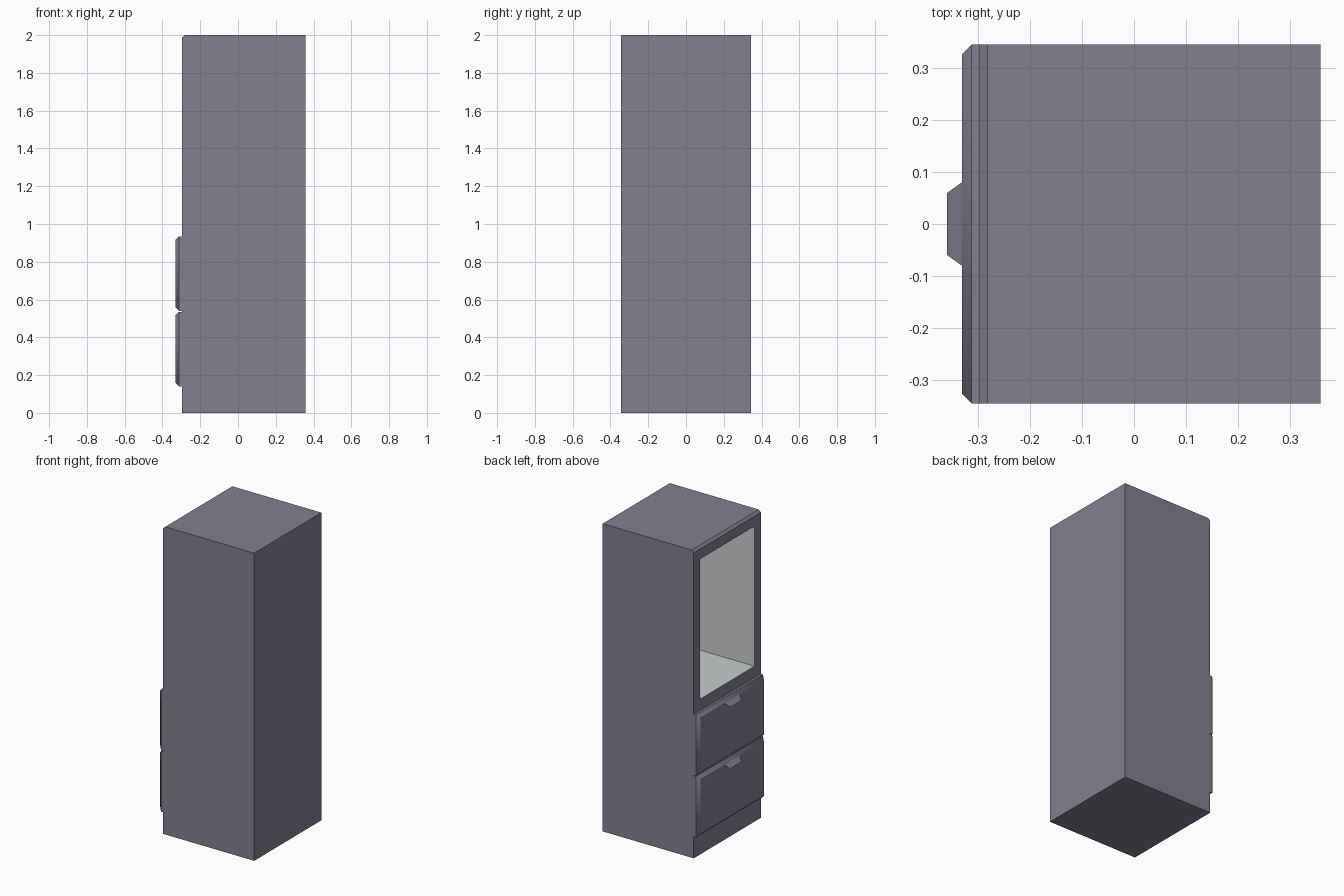
import bpy, bmesh
from mathutils import Matrix, Vector

if "Cube" in bpy.data.objects:
    bpy.data.objects.remove(bpy.data.objects["Cube"], do_unlink=True)


def material(name, rgb):
    mat = bpy.data.materials.new(name)
    mat.use_nodes = True
    colour = (*rgb, 1.0)
    mat.diffuse_color = colour
    mat.node_tree.nodes["Principled BSDF"].inputs["Base Color"].default_value = colour
    return mat


cabinet_mat = material("muted purple grey", (0.23, 0.21, 0.28))
lining_mat = material("pale grey lining", (0.58, 0.60, 0.605))

BACK, FRONT, HALF_Y = 0.358, -0.297, 0.345
DRAWER_FRONT, CHAMFER = -0.331, 0.019


def finish(bm, name, *mats):
    mesh = bpy.data.meshes.new(name)
    bm.to_mesh(mesh)
    bm.free()
    for mat in mats:
        mesh.materials.append(mat)
    obj = bpy.data.objects.new(name, mesh)
    bpy.context.collection.objects.link(obj)
    return obj


def box(x0, x1, z0, z1):
    """Full-width box between two depths and two heights."""
    bm = bmesh.new()
    size = Matrix.Diagonal((x1 - x0, 2 * HALF_Y, z1 - z0, 1))
    place = Matrix.Translation(((x0 + x1) / 2, 0, (z0 + z1) / 2))
    bmesh.ops.create_cube(bm, size=1, matrix=place @ size)
    bm.normal_update()
    return bm


def opening_face(bm):
    return min(bm.faces, key=lambda f: f.normal.x)


# Cabinet carcass with a chamfered top lip and a deep lined alcove
bm = box(FRONT, BACK, 0, 2)
lip = [e for e in opening_face(bm).edges if all(v.co.z > 1.9 for v in e.verts)]
bmesh.ops.bevel(bm, geom=lip, offset=0.015, segments=1, affect='EDGES')
bm.normal_update()
mouth = opening_face(bm)
bmesh.ops.inset_region(bm, faces=[mouth], thickness=0.05)
for v in mouth.verts:
    v.co.y = 0.28 if v.co.y > 0 else -0.28
    v.co.z = 1.92 if v.co.z > 1 else 1.01
new = bmesh.ops.extrude_discrete_faces(bm, faces=[mouth])["faces"][0]
for v in new.verts:
    v.co.x = 0.31
new.material_index = 1
for edge in new.edges:
    for face in edge.link_faces:
        face.material_index = 1
bm.normal_update()
finish(bm, "cabinet_body", cabinet_mat, lining_mat)


# Drawer fronts with chamfered rims and a sloping finger pull each
for name, bottom in (("lower", 0.14), ("upper", 0.54)):
    top = bottom + 0.395
    bm = box(DRAWER_FRONT, FRONT + 0.005, bottom, top)
    bmesh.ops.bevel(bm, geom=list(opening_face(bm).edges), offset=CHAMFER,
                    segments=1, affect='EDGES')
    bm.normal_update()
    for face in bm.faces:
        face.smooth = -0.95 < face.normal.x < -0.1
    finish(bm, name + "_drawer", cabinet_mat)

    bm = bmesh.new()
    root = top - CHAMFER
    outline = ((DRAWER_FRONT, 0.08, root), (-0.359, 0.06, root - 0.026),
               (-0.359, -0.06, root - 0.026), (DRAWER_FRONT, -0.08, root))
    pull = bm.faces.new([bm.verts.new(p) for p in outline])
    pull.normal_update()
    if pull.normal.z < 0:
        pull.normal_flip()
    finish(bm, name + "_drawer_pull", cabinet_mat)
